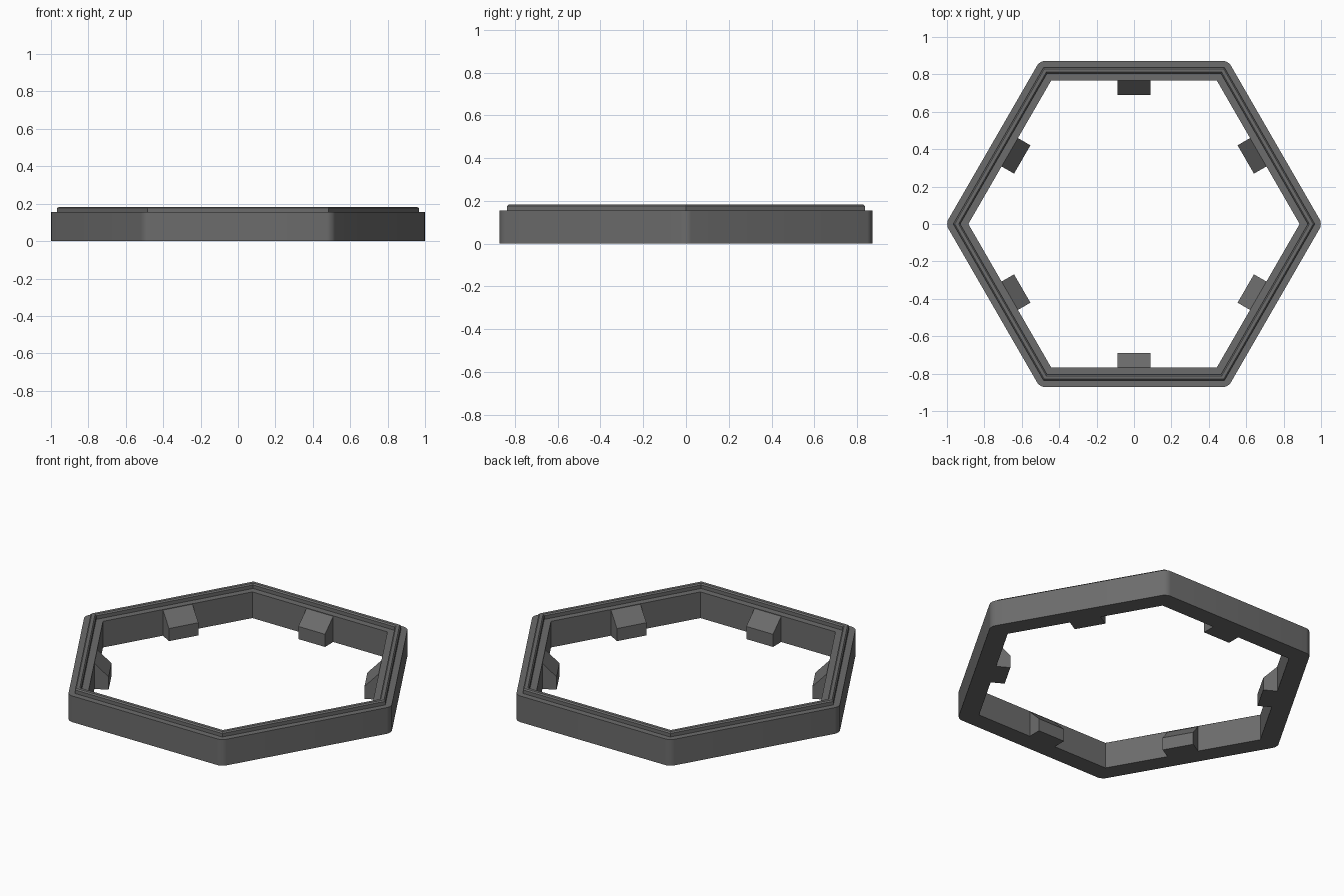
import bpy, bmesh, math
from mathutils import Matrix

if "Cube" in bpy.data.objects:
    bpy.data.objects.remove(bpy.data.objects["Cube"])

grey = bpy.data.materials.new("dark grey")
grey.diffuse_color = (0.15, 0.15, 0.15, 1)
grey.use_nodes = True
grey.node_tree.nodes["Principled BSDF"].inputs["Base Color"].default_value = grey.diffuse_color


def finish(bm, name):
    bmesh.ops.recalc_face_normals(bm, faces=bm.faces)
    mesh = bpy.data.meshes.new(name)
    bm.to_mesh(mesh)
    bm.free()
    mesh.materials.append(grey)
    obj = bpy.data.objects.new(name, mesh)
    bpy.context.collection.objects.link(obj)
    return obj


# Hexagonal frame: cross-section (apothem, height) swept round six corners
profile = [(0.872, 0.0), (0.872, 0.155), (0.837, 0.155), (0.837, 0.176),
           (0.830, 0.183), (0.812, 0.183), (0.805, 0.176), (0.805, 0.155),
           (0.767, 0.155), (0.767, 0.0)]
bm = bmesh.new()
rings = []
for apothem, z in profile:
    r = apothem / math.cos(math.pi / 6)
    rings.append([bm.verts.new((r * math.cos(k * math.pi / 3),
                                r * math.sin(k * math.pi / 3), z)) for k in range(6)])
for i, ring in enumerate(rings):
    nxt = rings[(i + 1) % len(rings)]
    for k in range(6):
        j = (k + 1) % 6
        bm.faces.new((ring[k], ring[j], nxt[j], nxt[k]))

# Round the outer vertical corners
corners = [bm.edges.get((rings[0][k], rings[1][k])) for k in range(6)]
bmesh.ops.bevel(bm, geom=corners, offset=0.028, offset_type='OFFSET',
                segments=6, profile=0.5, affect='EDGES')
frame = finish(bm, "hexagonal_frame")
bpy.context.view_layer.objects.active = frame
frame.select_set(True)
bpy.ops.object.shade_smooth_by_angle(angle=math.radians(25))

# Six wedge-topped tabs, one in the middle of each inner wall
tab_side = [(0.775, 0.0), (0.690, 0.0), (0.690, 0.075), (0.767, 0.152), (0.775, 0.152)]
for k in range(6):
    bm = bmesh.new()
    ends = [[bm.verts.new((d, w, z)) for d, z in tab_side] for w in (-0.0875, 0.0875)]
    bm.faces.new(ends[0])
    bm.faces.new(ends[1])
    for i in range(len(tab_side)):
        j = (i + 1) % len(tab_side)
        bm.faces.new((ends[0][i], ends[0][j], ends[1][j], ends[1][i]))
    bm.transform(Matrix.Rotation(math.radians(30 + 60 * k), 4, 'Z'))
    finish(bm, f"inner_tab_{k + 1}")
